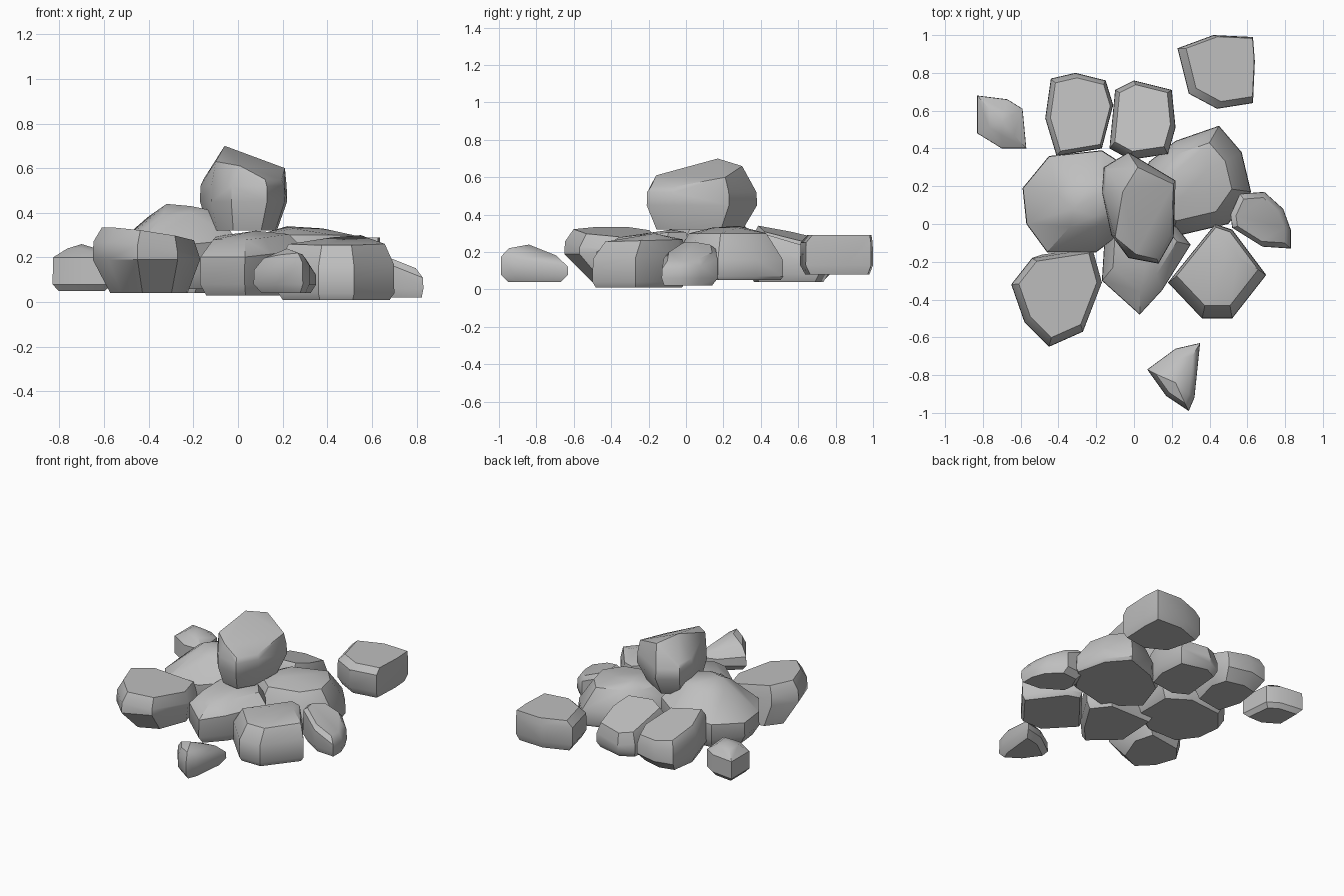
import bpy
import bmesh
from math import radians
from mathutils import Vector

# Remove the default cube only
default_cube = bpy.data.objects.get("Cube")
if default_cube:
    bpy.data.objects.remove(default_cube, do_unlink=True)

# Single stone colour
grey = bpy.data.materials.new("stone_grey")
grey.use_nodes = True
stone_colour = (0.52, 0.52, 0.52, 1)
grey.diffuse_color = stone_colour
grey.node_tree.nodes["Principled BSDF"].inputs["Base Color"].default_value = stone_colour


def ring(outline, pivot, scale, height, slope):
    """Outline scaled about a pivot and laid on a tilted plane."""
    centre = sum((Vector(p) for p in outline), Vector((0, 0))) / len(outline)
    pivot = Vector(pivot) if pivot else centre
    points = []
    for p in outline:
        q = pivot + (Vector(p) - pivot) * scale
        tilt = (q - centre).dot(Vector(slope))
        points.append(Vector((q.x, q.y, height + tilt)) / 100)
    return points


def stone(name, outline, base, low, high, top, crown=None, inset=0.75,
          foot=None, taper=0.85, slope=(0, 0), peaks=()):
    """Chipped stone: foot, two girdle rings and crown wrapped in a hull.
    Lengths are in hundredths of a unit."""
    points = ring(outline, foot, taper, base, (0, 0))
    points += ring(outline, None, 1, low, (0, 0))
    points += ring(outline, None, 0.99, high, slope)
    points += ring(outline, crown, inset, top, slope)
    points += [Vector(p) / 100 for p in peaks]

    bm = bmesh.new()
    for p in points:
        bm.verts.new(p)
    hull = bmesh.ops.convex_hull(bm, input=bm.verts)
    spare = {g for g in hull["geom_interior"] + hull["geom_unused"]
             if isinstance(g, bmesh.types.BMVert)}
    bmesh.ops.delete(bm, geom=list(spare), context="VERTS")
    bmesh.ops.dissolve_limit(bm, angle_limit=radians(4), verts=bm.verts, edges=bm.edges)
    bmesh.ops.recalc_face_normals(bm, faces=bm.faces)
    mesh = bpy.data.meshes.new(name)
    bm.to_mesh(mesh)
    bm.free()
    mesh.materials.append(grey)

    rock = bpy.data.objects.new(name, mesh)
    bpy.context.collection.objects.link(rock)
    bpy.ops.object.select_all(action="DESELECT")
    rock.select_set(True)
    bpy.context.view_layer.objects.active = rock
    bpy.ops.object.shade_smooth_by_angle(angle=radians(36))
    return rock


# Large stones in the middle of the heap
stone("left_large_stone",
      [(-59, 19), (-45, 36), (-17, 39), (0, 28), (0, 0), (-20, -15), (-46, -15), (-57, 0)],
      base=6, low=13, high=25, top=39, crown=(-22, 12), inset=0.5,
      slope=(0.1, 0), peaks=[(-32, 8, 44), (-21, 4, 43)])
stone("right_large_stone",
      [(8, 33), (22, 44), (45, 52), (57, 38), (62, 17), (50, 0), (20, -7), (0, 10)],
      base=5, low=7, high=16, top=30, crown=(28, 22), inset=0.7, taper=0.95,
      peaks=[(22, 28, 34), (25, 14, 33), (38, 28, 33)])
stone("front_middle_stone",
      [(-17, -30), (3, -48), (15, -35), (30, -11), (20, 2), (-15, 2)],
      base=3, low=8, high=22, top=29, crown=(4, -5), inset=0.72,
      foot=(6, -15), taper=0.88, slope=(0.05, 0.06), peaks=[(8, -8, 32)])

# Boulder resting on top
stone("top_boulder",
      [(-16, 30), (-3, 38), (22, 23), (21, -7), (13, -21), (-3, -18), (-12, -6), (-17, 17)],
      base=32, low=45, high=52, top=55, crown=(2, 8), inset=0.92,
      foot=(1, 3), taper=0.78,
      peaks=[(-6, 17, 70), (2, 30, 66), (21, 21, 60), (-10, -7, 63), (1, -16, 61)])

# Ring of stones around the heap
stone("front_left_stone",
      [(-65, -32), (-54, -18), (-22, -13), (-17, -31), (-27, -57), (-45, -65), (-58, -52)],
      base=4, low=19, high=24, top=31, crown=(-36, -30), inset=0.86,
      foot=(-37, -12), taper=0.72, slope=(-0.14, -0.04))
stone("front_right_stone",
      [(18, -31), (43, 0), (52, -3), (70, -27), (52, -50), (36, -50)],
      base=1, low=4, high=17, top=26, crown=(45, -10), inset=0.83,
      foot=(44, -28), taper=0.92, slope=(0, 0.03), peaks=[(55, -17, 30), (42, -18, 29)])
stone("right_stone",
      [(51, 5), (56, 16), (69, 17), (79, 8), (83, -3), (83, -13), (68, -12), (52, -2)],
      base=2, low=6, high=17, top=20, crown=(66, 2), inset=0.8,
      foot=(78, -4), taper=0.85, slope=(-0.4, 0))
stone("back_left_stone",
      [(-44, 77), (-31, 80), (-15, 76), (-11, 63), (-17, 40), (-41, 36), (-47, 56)],
      base=4, low=11, high=23, top=28, crown=(-24, 58), inset=0.88,
      foot=(-28, 48), taper=0.78, slope=(-0.12, -0.22))
stone("back_middle_stone",
      [(-10, 71), (0, 76), (20, 71), (22, 51), (18, 37), (-2, 34), (-13, 40)],
      base=4, low=8, high=19, top=26, crown=(5, 62), inset=0.84,
      taper=0.88, slope=(0, -0.3))

# Loose outlying stones
stone("back_right_loose_stone",
      [(23, 93), (42, 100), (63, 99), (64, 86), (63, 64), (44, 61), (29, 69)],
      base=8, low=13, high=25, top=29, crown=(61, 93), inset=0.88,
      foot=(50, 84), taper=0.88)
stone("back_left_loose_stone",
      [(-83, 68), (-67, 66), (-59, 61), (-57, 40), (-70, 40), (-83, 48)],
      base=5, low=8, high=20, top=24, crown=(-70, 54), inset=0.5,
      taper=0.8, peaks=[(-70, 54, 26)])
stone("front_loose_stone",
      [(7, -77), (22, -66), (35, -63), (32, -92), (29, -99), (17, -91)],
      base=4, low=8, high=15, top=20, crown=(22, -85), inset=0.7,
      taper=0.78, slope=(0, -0.15), peaks=[(22, -84, 24)])
